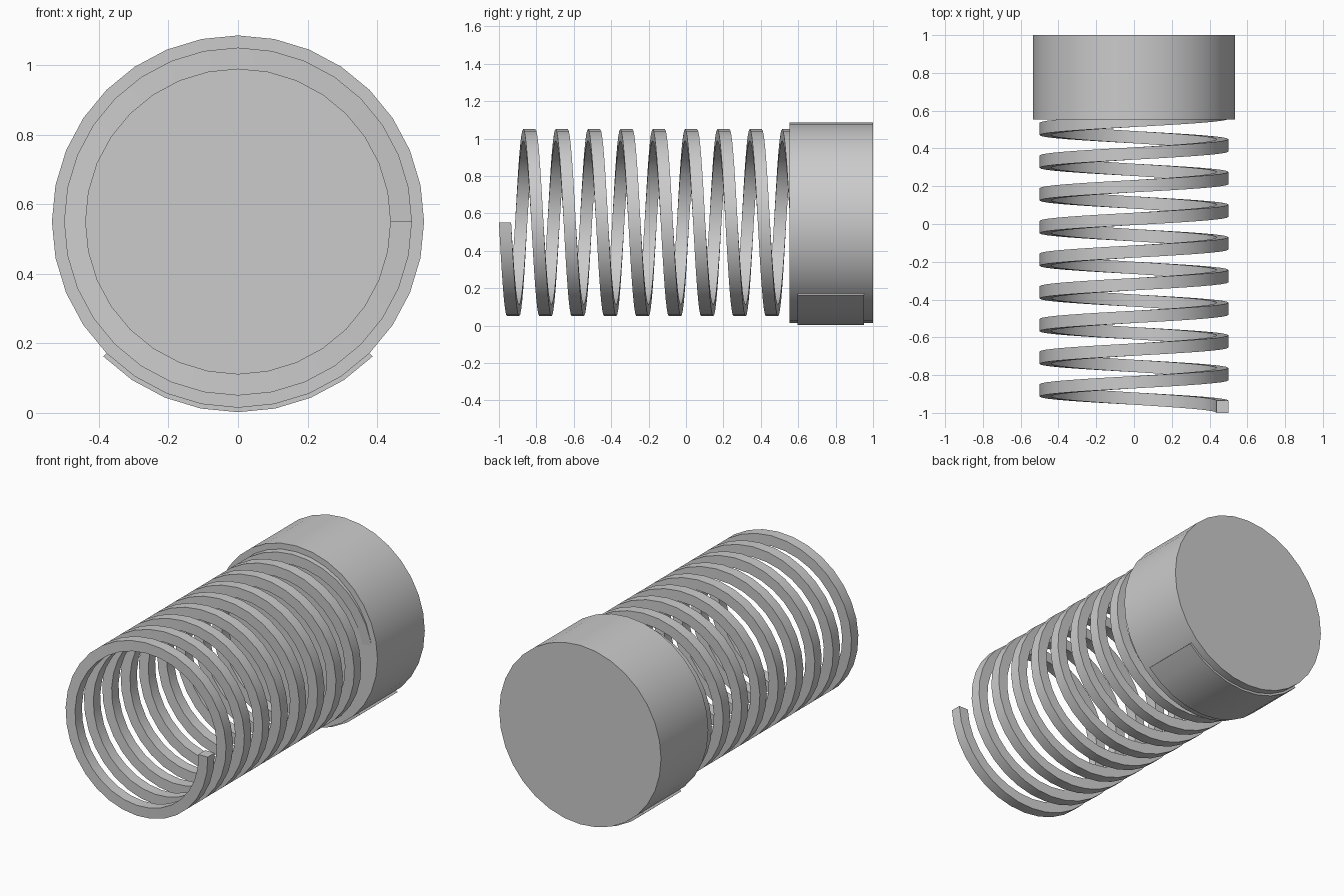
import bpy, bmesh
from math import sin, cos, pi, radians

if "Cube" in bpy.data.objects:
    bpy.data.objects.remove(bpy.data.objects["Cube"])

AXIS_Z = 0.55   # height of the shared long axis
SIDES = 32      # segments per full circle


def make_object(name, bm):
    bmesh.ops.recalc_face_normals(bm, faces=bm.faces)
    mesh = bpy.data.meshes.new(name)
    bm.to_mesh(mesh)
    bm.free()
    obj = bpy.data.objects.new(name, mesh)
    bpy.context.collection.objects.link(obj)
    bpy.context.view_layer.objects.active = obj
    obj.select_set(True)
    bpy.ops.object.shade_smooth_by_angle(angle=radians(30))
    obj.select_set(False)
    return obj


def sweep(name, profile, turns, pitch=0.0, start=0.0, closed=False):
    """Sweep a (radius, y) profile around the long axis, rising by pitch per turn."""
    bm = bmesh.new()
    steps = round(turns * SIDES)
    rings = []
    for i in range(steps if closed else steps + 1):
        a = start - 2 * pi * i / SIDES
        rise = pitch * i / SIDES
        rings.append([bm.verts.new((r * cos(a), y + rise, AXIS_Z + r * sin(a)))
                      for r, y in profile])
    n = len(profile)
    pairs = list(zip(rings, rings[1:]))
    if closed:
        pairs.append((rings[-1], rings[0]))
    for r0, r1 in pairs:
        for j in range(n):
            k = (j + 1) % n
            bm.faces.new((r0[j], r0[k], r1[k], r1[j]))
    if not closed:
        bm.faces.new(rings[0])
        bm.faces.new(rings[-1])
    return make_object(name, bm)


def rect(r0, r1, y0, y1):
    return [(r0, y0), (r1, y0), (r1, y1), (r0, y1)]


# coil spring of square wire, its last turn sinking into the cap
sweep("coil_spring", rect(0.438, 0.5, -1.0, -0.935), turns=9, pitch=0.173)

# solid round end cap
bm = bmesh.new()
rings = [[bm.verts.new((0.535 * cos(2 * pi * i / SIDES), y,
                        AXIS_Z + 0.535 * sin(2 * pi * i / SIDES)))
          for i in range(SIDES)] for y in (0.553, 1.0)]
for i in range(SIDES):
    k = (i + 1) % SIDES
    bm.faces.new((rings[0][i], rings[0][k], rings[1][k], rings[1][i]))
for ring in rings:
    bm.faces.new(ring)
make_object("end_cap", bm)

# thin curved plate on the underside of the cap
sweep("base_plate", rect(0.525, 0.548, 0.597, 0.953), turns=0.25, start=-pi / 4)
